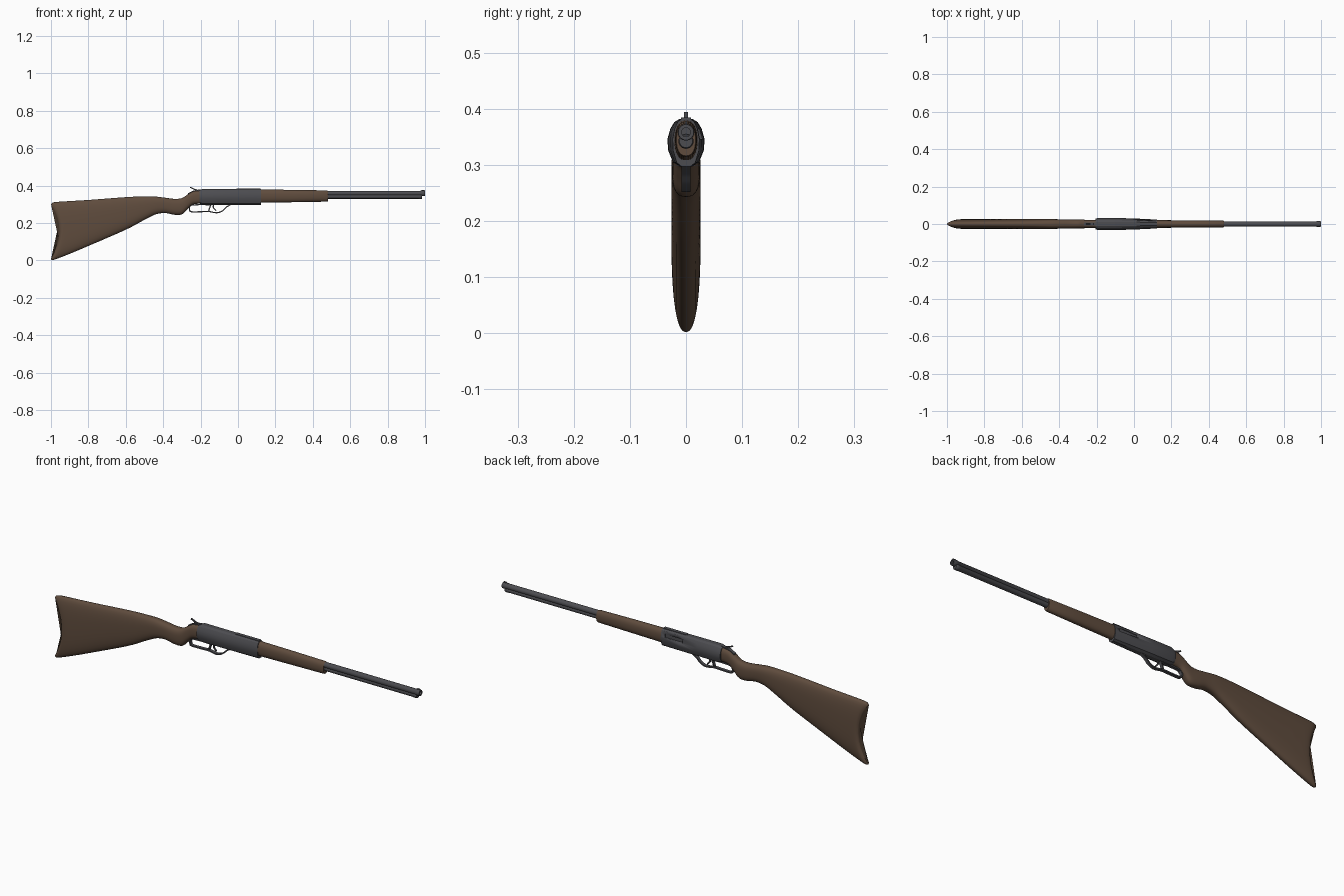
import bpy, bmesh, math
from mathutils import Vector

if "Cube" in bpy.data.objects:
    bpy.data.objects.remove(bpy.data.objects["Cube"])


def material(name, rgb):
    m = bpy.data.materials.new(name)
    m.diffuse_color = (*rgb, 1)
    m.use_nodes = True
    m.node_tree.nodes["Principled BSDF"].inputs["Base Color"].default_value = m.diffuse_color
    return m


WOOD = material("walnut_brown", (0.115, 0.072, 0.047))
METAL = material("gunmetal_grey", (0.073, 0.073, 0.081))


def finish(name, bm, mat, angle=35):
    bmesh.ops.recalc_face_normals(bm, faces=bm.faces)
    mesh = bpy.data.meshes.new(name)
    bm.to_mesh(mesh)
    bm.free()
    mesh.materials.append(mat)
    ob = bpy.data.objects.new(name, mesh)
    bpy.context.collection.objects.link(ob)
    bpy.ops.object.select_all(action='DESELECT')
    ob.select_set(True)
    bpy.context.view_layer.objects.active = ob
    bpy.ops.object.shade_smooth_by_angle(angle=math.radians(angle))
    return ob


def spline(pts, n):
    """Catmull-Rom interpolation through tuples of any size."""
    p = [Vector(q) for q in pts]
    out = []
    for i in range(len(p) - 1):
        a, b, c, d = p[max(i - 1, 0)], p[i], p[i + 1], p[min(i + 2, len(p) - 1)]
        for k in range(n):
            t = k / n
            m0, m1 = (c - a) / 2, (d - b) / 2
            out.append(b * (2*t**3 - 3*t**2 + 1) + m0 * (t**3 - 2*t**2 + t)
                       + c * (3*t**2 - 2*t**3) + m1 * (t**3 - t**2))
    return out + [p[-1]]


def loft(name, rings, mat, closed=False, angle=35):
    bm = bmesh.new()
    loops = [[bm.verts.new(v) for v in r] for r in rings]
    n = len(loops[0])
    for a, b in zip(loops, loops[1:]):
        for i in range(n):
            j = (i + 1) % n
            bm.faces.new((a[i], a[j], b[j], b[i]))
    bm.faces.new(loops[0])
    bm.faces.new(loops[-1])
    return finish(name, bm, mat, angle)


def oval(x, top, bot, w, power=2.6, bend=0, n=32):
    """Squarish oval section; bend hollows it forward at mid height."""
    mid, half, ring = (top + bot) / 2, (top - bot) / 2, []
    for i in range(n):
        a = 2 * math.pi * i / n
        c, s = math.cos(a), math.sin(a)
        u = math.copysign(abs(c) ** (2 / power), c)
        v = math.copysign(abs(s) ** (2 / power), s)
        ring.append((x + bend * (1 - v * v), w * u, mid + half * v))
    return ring


def ribbon(name, path, width, thick, n=5):
    pts = spline(path, n)
    rings = []
    for i, p in enumerate(pts):
        t = (pts[min(i + 1, len(pts) - 1)] - pts[max(i - 1, 0)]).normalized()
        o = Vector((-t.y, t.x)) * thick / 2
        rings.append([(p.x + s * o.x, y, p.y + s * o.y) for s, y in
                      ((1, -width / 2), (1, width / 2), (-1, width / 2), (-1, -width / 2))])
    return loft(name, rings, METAL)


def plate(name, outline, width):
    """Side outline in x, z extruded across y."""
    return loft(name, [[(x, y, z) for x, z in outline] for y in (-width / 2, width / 2)], METAL)


def tube(name, profile, z, n=24):
    return loft(name, [[(x, r * math.cos(2 * math.pi * i / n), z + r * math.sin(2 * math.pi * i / n))
                        for i in range(n)] for x, r in profile], METAL)


# Butt stock and wrist with hollowed butt end
stations = [(-1.0, .298, .009, .012), (-.995, .306, .002, .019), (-.975, .312, .006, .025),
            (-.9, .317, .035, .026), (-.8, .323, .077, .026), (-.6, .338, .164, .026),
            (-.5, .342, .217, .026), (-.44, .341, .246, .026), (-.39, .335, .253, .025),
            (-.34, .329, .244, .025), (-.3, .333, .246, .024), (-.27, .352, .274, .023),
            (-.24, .369, .299, .022), (-.19, .375, .304, .023)]
loft("stock", [oval(*s, bend=.045 * max(0, 1 - (s[0] + 1) / .25)) for s in spline(stations, 5)], WOOD, angle=50)

# Receiver: faceted section tapering forward
half = [(.011, .382), (.021, .376), (.028, .364), (.033, .346), (.032, .326), (.023, .304), (.011, .297)]
section = half + [(-y, z) for y, z in reversed(half)]
rings = [[(x, y * w, .34 + (z - .34) * h) for y, z in section]
         for x, w, h in ((-.207, .88, .84), (-.188, 1, 1), (-.08, .97, 1), (.02, .87, 1), (.122, .72, 1))]
receiver = loft("receiver", rings, METAL, angle=25)

# Ejection port cut in the far side
bm = bmesh.new()
bmesh.ops.create_cube(bm, size=1)
for v in bm.verts:
    v.co = (.05 + v.co.x * .1, .032 + v.co.y * .028, .355 + v.co.z * .018)
cutter = finish("port_cutter", bm, METAL)
cutter.hide_render = True
cut = receiver.modifiers.new("port", 'BOOLEAN')
cut.object = cutter
cut.operation = 'DIFFERENCE'
bpy.context.view_layer.objects.active = receiver
bpy.ops.object.modifier_apply(modifier="port")
bpy.data.objects.remove(cutter)

# Raised strip on the receiver top
plate("top_strip", [(-.01, .378), (.12, .378), (.12, .384), (-.008, .384)], .018)

# Wooden fore-end
loft("fore_end", [oval(x, t, b, w, 2.3) for x, t, b, w in
                  ((.115, .379, .308, .0205), (.3, .377, .311, .0195), (.476, .374, .314, .0185),
                   (.48, .372, .316, .017))], WOOD)

# Barrel with bored muzzle, and magazine tube beneath it
tube("barrel", [(.4, .0138), (.975, .0135), (.977, .0148), (.997, .0148), (1.0, .0138),
                (1.0, .008), (.96, .008)], .358)
tube("magazine_tube", [(.4, .0125), (.965, .0125), (.967, .0135), (.982, .0135), (.985, .0115)], .342)
plate("front_sight", [(.972, .37), (.998, .37), (.996, .377), (.984, .377)], .004)

# Hammer and tang behind the receiver
plate("tang", [(-.268, .345), (-.268, .358), (-.24, .373), (-.2, .38), (-.2, .35)], .016)
ribbon("hammer", [(-.205, .370), (-.222, .377), (-.236, .381), (-.256, .391)], .007, .006)

# Finger lever with trigger guard, lever post and trigger
ribbon("lever", [(-.15, .297), (-.2, .298), (-.248, .295), (-.258, .286), (-.258, .267), (-.249, .26),
                 (-.2, .26), (-.155, .261), (-.122, .255), (-.1, .257), (-.08, .267), (-.06, .286),
                 (-.035, .301)], .016, .006)
ribbon("lever_post", [(-.14, .303), (-.15, .285), (-.158, .261)], .014, .006)
ribbon("trigger", [(-.13, .303), (-.132, .284), (-.118, .266)], .007, .006)
